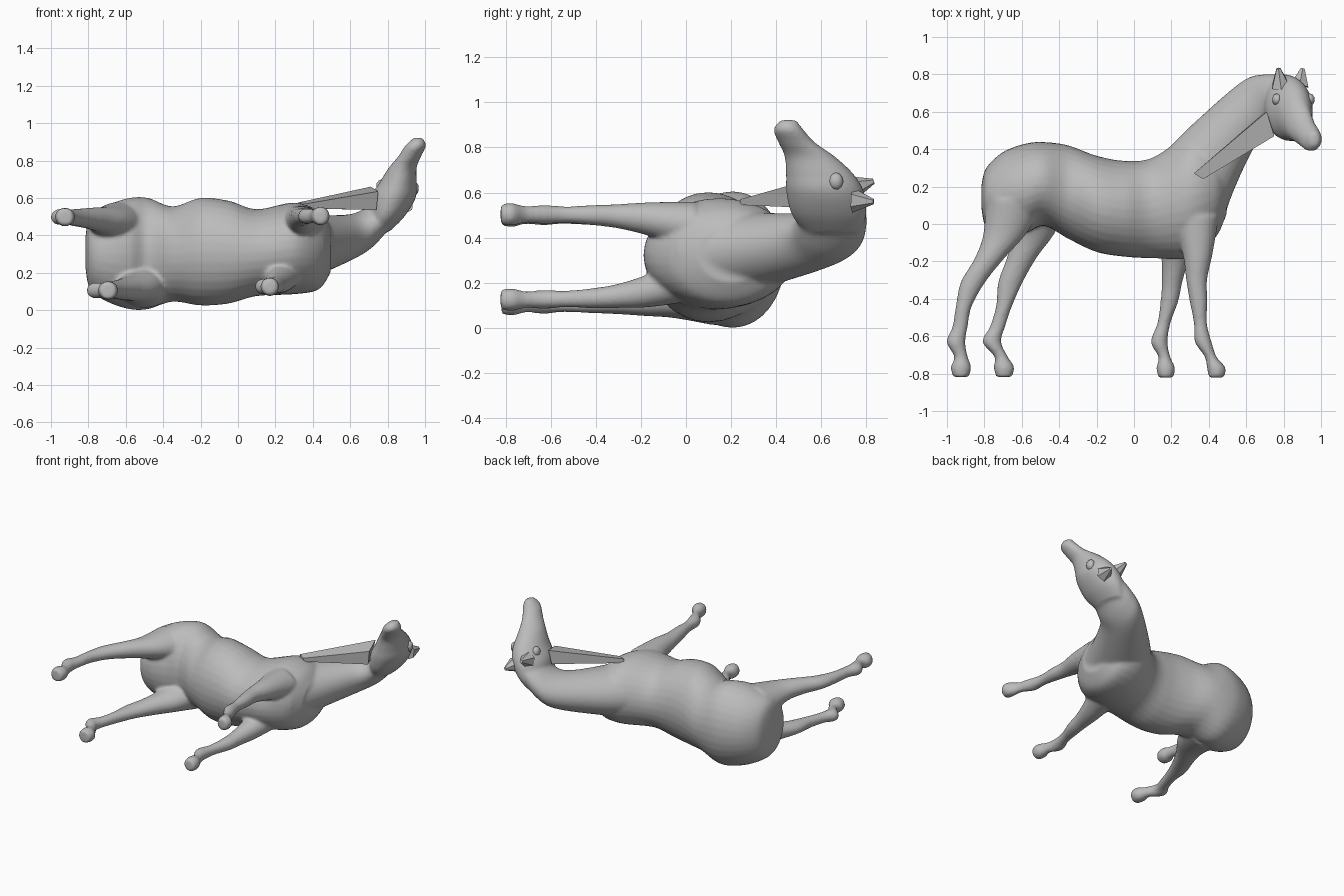
import bpy, bmesh, math
from mathutils import Vector as V

if "Cube" in bpy.data.objects:
    bpy.data.objects.remove(bpy.data.objects["Cube"])

grey = bpy.data.materials.new("grey coat")
grey.diffuse_color = (0.5, 0.5, 0.5, 1)
grey.use_nodes = True
grey.node_tree.nodes["Principled BSDF"].inputs["Base Color"].default_value = grey.diffuse_color
SIDES = 32


def spline(a, b, c, d, t):
    return 0.5 * (2 * b + (c - a) * t + (2 * a - 5 * b + 4 * c - d) * t * t
                  + (3 * b - a - 3 * c + d) * t ** 3)


def loft(bm, stations, steps=8):
    """Skin smooth elliptical sections, each given as (centre, half axis, half axis)."""
    n = len(stations)
    rows = []
    for i in range(n - 1):
        four = [stations[min(max(i + k, 0), n - 1)] for k in (-1, 0, 1, 2)]
        for s in range(steps):
            rows.append([spline(*[f[j] for f in four], s / steps) for j in range(3)])
    rows.append(stations[-1])
    rings = []
    for c, u, v in rows:
        rings.append([bm.verts.new(c + u * math.cos(a) + v * math.sin(a))
                      for a in (2 * math.pi * k / SIDES for k in range(SIDES))])
    faces = [bm.faces.new(rings[0]), bm.faces.new(rings[-1])]
    for r0, r1 in zip(rings, rings[1:]):
        for k in range(SIDES):
            m = (k + 1) % SIDES
            faces.append(bm.faces.new((r0[k], r0[m], r1[m], r1[k])))
    bmesh.ops.recalc_face_normals(bm, faces=faces)


def slab(x0, y0, x1, y1, z0, z1):
    """Section running from a back point to a belly point, between two heights."""
    return (V(((x0 + x1) / 2, (y0 + y1) / 2, (z0 + z1) / 2)),
            V(((x0 - x1) / 2, (y0 - y1) / 2, 0)), V((0, 0, (z1 - z0) / 2)))


def finish(bm, name):
    me = bpy.data.meshes.new(name)
    bm.to_mesh(me)
    bm.free()
    me.materials.append(grey)
    ob = bpy.data.objects.new(name, me)
    bpy.context.collection.objects.link(ob)
    return ob


body = bmesh.new()

# Torso: x, belly y, back y, low z, high z
torso = [(-.815, .08, .21, .22, .4), (-.79, -.02, .3, .11, .5), (-.7, -.06, .385, .045, .56),
         (-.58, -.05, .43, .005, .6), (-.48, -.01, .438, .005, .6), (-.35, -.08, .42, .045, .555),
         (-.2, -.15, .365, .025, .6), (-.05, -.175, .338, .035, .585), (.1, -.183, .355, .075, .54),
         (.3, -.18, .48, .085, .575), (.43, -.08, .45, .11, .53), (.495, .05, .35, .2, .45)]
loft(body, [slab(x, y1, x, y0, z0, z1) for x, y0, y1, z0, z1 in torso])

# Neck: crest point, throat point, low z, high z
neck = [(.18, .4, .46, -.04, .14, .53), (.32, .54, .53, .17, .19, .51),
        (.57, .757, .65, .42, .27, .515), (.69, .8, .74, .49, .335, .57), (.8, .795, .81, .5, .43, .64)]
loft(body, [slab(*n) for n in neck])

# Head, rising toward the muzzle: z, x range, y range
head = [(.42, .69, .81, .53, .77), (.5, .69, .89, .47, .8), (.6, .705, .95, .445, .79),
        (.68, .755, .955, .443, .745), (.76, .805, .955, .437, .66),
        (.82, .855, .978, .41, .575), (.88, .895, 1.005, .388, .52), (.922, .94, .987, .42, .49)]
loft(body, [(V(((a + b) / 2, (c + d) / 2, z)), V(((b - a) / 2, 0, 0)), V((0, (d - c) / 2, 0)))
            for z, a, b, c, d in head])


# Legs: a pair shares its thickness; each leg has its own sweep along x
def leg(xs, shape, root_z, foot_z):
    loft(body, [(V((x, y, foot_z + (root_z - foot_z) * 0.4 ** i)), V((a, 0, 0)), V((0, 0, b)))
                for i, (x, (y, a, b)) in enumerate(zip(xs, shape))])


hind = [(.13, .165, .14), (-.05, .115, .08), (-.18, .08, .06), (-.31, .066, .047),
        (-.44, .043, .04), (-.55, .041, .036), (-.63, .05, .043), (-.71, .036, .037),
        (-.765, .055, .05), (-.818, .042, .045)]
leg((-.63, -.69, -.77, -.86, -.91, -.93, -.952, -.925, -.925, -.925), hind, .44, .498)
leg((-.5, -.54, -.6, -.66, -.695, -.73, -.76, -.71, -.695, -.695), hind, .15, .105)

fore = [(.04, .125, .11), (-.16, .08, .075), (-.3, .056, .054), (-.41, .048, .045),
        (-.53, .035, .037), (-.63, .045, .042), (-.71, .032, .037), (-.77, .05, .05),
        (-.822, .04, .045)]
leg((.33, .34, .335, .345, .355, .37, .41, .44, .44), fore, .45, .503)
leg((.25, .225, .205, .19, .16, .135, .162, .17, .17), fore, .23, .125)

# Blend the body parts into one smooth skin
horse = finish(body, "horse_body")
rm = horse.modifiers.new("blend", 'REMESH')
rm.mode = 'VOXEL'
rm.voxel_size = 0.011
rm.use_smooth_shade = True
sm = horse.modifiers.new("soften", 'SMOOTH')
sm.factor = 0.5
sm.iterations = 6

# Ears: flattened, low-sided pointed cups
for name, base, tip in (("upper_ear", (.785, .735, .62), (.772, .832, .65)),
                        ("lower_ear", (.885, .74, .565), (.902, .832, .56))):
    base, tip = V(base), V(tip)
    bm = bmesh.new()
    turn = (tip - base).to_track_quat('Z', 'Y').to_matrix().to_4x4()
    turn.translation = (base + tip) / 2
    bmesh.ops.create_cone(bm, cap_ends=True, segments=6, radius1=.055, radius2=.012,
                          depth=(tip - base).length, matrix=turn)
    finish(bm, name)

# Eyes: low brow ridges on either side of the head
for name, pos in (("near_eye", (.94, .665, .65)), ("far_eye", (.765, .665, .66))):
    bm = bmesh.new()
    bmesh.ops.create_icosphere(bm, subdivisions=2, radius=.03)
    bmesh.ops.scale(bm, verts=bm.verts, vec=(.9, 1.1, 1.3))
    bmesh.ops.translate(bm, verts=bm.verts, vec=pos)
    for f in bm.faces:
        f.smooth = True
    finish(bm, name)

# Tapered strap from the shoulder to the jaw
bm = bmesh.new()
ends = [[(.32, .27, .545), (.37, .24, .545), (.37, .24, .57), (.32, .27, .575)],
        [(.69, .59, .56), (.74, .47, .535), (.75, .47, .635), (.71, .6, .66)]]
a, b = [[bm.verts.new(p) for p in end] for end in ends]
bm.faces.new(a)
bm.faces.new(b)
for k in range(4):
    m = (k + 1) % 4
    bm.faces.new((a[k], a[m], b[m], b[k]))
bmesh.ops.recalc_face_normals(bm, faces=bm.faces)
finish(bm, "strap")
